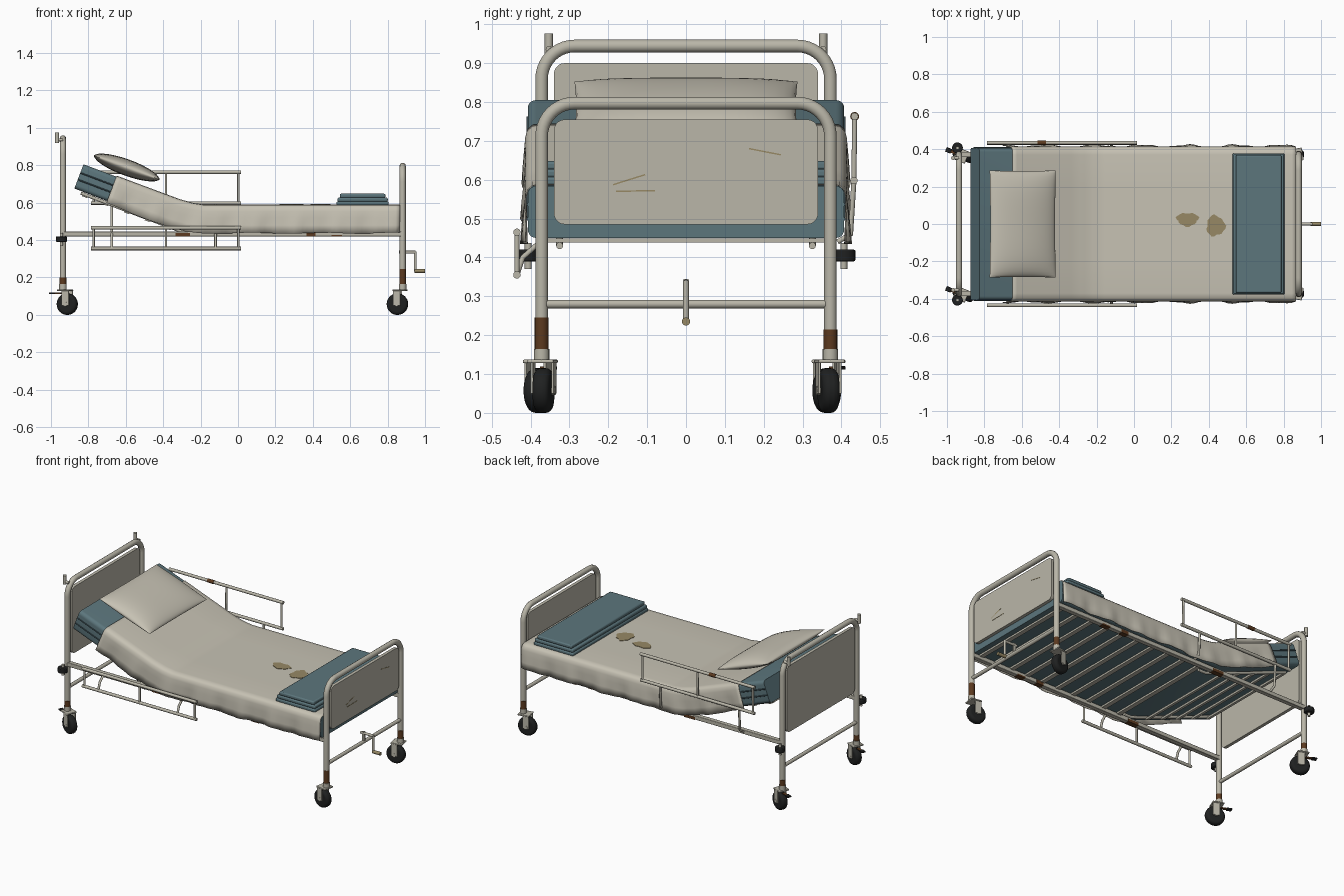
import bpy, bmesh, math
from mathutils import Vector, Matrix

if "Cube" in bpy.data.objects:
    bpy.data.objects.remove(bpy.data.objects["Cube"])


def mat(name, col):
    m = bpy.data.materials.new(name)
    m.diffuse_color = (*col, 1)
    m.use_nodes = True
    m.node_tree.nodes["Principled BSDF"].inputs["Base Color"].default_value = m.diffuse_color
    return m


CREAM = mat("cream_paint", (0.49, 0.47, 0.395))
LINEN = mat("linen", (0.57, 0.54, 0.455))
TEAL = mat("teal_fabric", (0.107, 0.181, 0.204))
PIPING = mat("dark_teal_piping", (0.05, 0.085, 0.1))
RUST = mat("rust", (0.107, 0.042, 0.014))
BLACK = mat("black_rubber", (0.014, 0.015, 0.015))
STAIN = mat("ochre_stain", (0.31, 0.25, 0.13))


def finish(name, bm, m, smooth=None, bevel=0, segs=2):
    bmesh.ops.recalc_face_normals(bm, faces=bm.faces)
    me = bpy.data.meshes.new(name)
    bm.to_mesh(me)
    bm.free()
    me.materials.append(m)
    ob = bpy.data.objects.new(name, me)
    bpy.context.collection.objects.link(ob)
    if bevel:
        b = ob.modifiers.new("bevel", 'BEVEL')
        b.width, b.segments = bevel, segs
    if smooth:
        bpy.ops.object.select_all(action='DESELECT')
        bpy.context.view_layer.objects.active = ob
        ob.select_set(True)
        bpy.ops.object.shade_smooth_by_angle(angle=math.radians(smooth))
    return ob


def box(name, lo, hi, m, bevel=0, matrix=Matrix(), segs=2):
    lo, hi = Vector(lo), Vector(hi)
    bm = bmesh.new()
    bmesh.ops.create_cube(bm, size=1, matrix=matrix @ Matrix.Translation((lo + hi) / 2) @ Matrix.Diagonal((*(hi - lo), 1)))
    return finish(name, bm, m, 40 if bevel else None, bevel, segs)


def rod(name, a, b, r, m, n=16, bevel=0, matrix=Matrix(), segs=2):
    a, b = Vector(a), Vector(b)
    rot = (b - a).to_track_quat('Z', 'Y').to_matrix().to_4x4()
    bm = bmesh.new()
    bmesh.ops.create_cone(bm, cap_ends=True, segments=n, radius1=r, radius2=r, depth=(b - a).length,
                          matrix=matrix @ Matrix.Translation((a + b) / 2) @ rot)
    return finish(name, bm, m, 40, bevel, segs)


def tube(name, pts, r, m):
    cu = bpy.data.curves.new(name, 'CURVE')
    cu.dimensions, cu.bevel_depth, cu.bevel_resolution, cu.use_fill_caps = '3D', r, 3, True
    sp = cu.splines.new('POLY')
    sp.points.add(len(pts) - 1)
    for p, q in zip(sp.points, pts):
        p.co = (*q, 1)
    tmp = bpy.data.objects.new(name + "_path", cu)
    bpy.context.collection.objects.link(tmp)
    me = bpy.data.meshes.new_from_object(tmp.evaluated_get(bpy.context.evaluated_depsgraph_get()))
    bpy.data.objects.remove(tmp)
    bm = bmesh.new()
    bm.from_mesh(me)
    return finish(name, bm, m, 50)


def rounded(cx, cy, hw, hh, r, n=5):
    """Rounded rectangle outline."""
    out = []
    for k, (sx, sy) in enumerate(((1, 1), (-1, 1), (-1, -1), (1, -1))):
        for i in range(n + 1):
            a = math.pi / 2 * (k + i / n)
            out.append((cx + sx * (hw - r) + r * math.cos(a), cy + sy * (hh - r) + r * math.sin(a)))
    return out


def panel(name, x, z0, z1):
    bm = bmesh.new()
    f = bm.faces.new([bm.verts.new((x - .01, y, z)) for y, z in rounded(0, (z0 + z1) / 2, .34, (z1 - z0) / 2, .028)])
    ext = bmesh.ops.extrude_face_region(bm, geom=[f])
    bmesh.ops.translate(bm, verts=[v for v in ext["geom"] if isinstance(v, bmesh.types.BMVert)], vec=(.02, 0, 0))
    finish(name, bm, CREAM, 40)


def caster(name, x, y, reach, angle, pedal):
    M = Matrix.Translation((x, y, 0)) @ Matrix.Rotation(math.radians(angle), 4, 'Z')
    rod(name + "_tyre", (reach, -.022, .0575), (reach, .022, .0575), .0575, BLACK, 32, .016, M, 4)
    rod(name + "_hub", (reach, -.031, .0575), (reach, .031, .0575), .012, CREAM, 12, 0, M)
    for s in (-1, 1):
        box(name + "_fork", (reach - .02, s * .027 - .003, .05), (reach + .02, s * .027 + .003, .135), CREAM, 0, M)
    box(name + "_top_plate", (min(reach, 0) - .022, -.034, .128), (max(reach, 0) + .022, .034, .137), CREAM, .003, M)
    if pedal:
        box(name + "_pedal_arm", (-.05, -.008, .112), (-.01, .008, .119), RUST, 0, M)
        box(name + "_pedal", (-.075, -.013, .111), (-.045, .013, .12), BLACK, .002, M)


# End frames: bent tube loop, panel, cross bar, rusted legs, casters
PY = .3715
for name, x, top, p0, p1, reach in (("head", -.936, .944, .48, .90, .025), ("foot", .88, .797, .485, .755, -.028)):
    R = .085
    arc = [(x, -PY + R - R * math.cos(a), top - R + R * math.sin(a)) for a in (math.pi / 2 * i / 10 for i in range(11))]
    half = [(x, -PY, .15)] + arc
    tube(name + "_frame", half + [(px, -py, pz) for px, py, pz in reversed(half)], .017, CREAM)
    panel(name + "_panel", x, p0, p1)
    rod(name + "_cross_bar", (x, -PY, .28), (x, PY, .28), .011, CREAM)
    for s in (-1, 1):
        band = .2 if name == "head" else (.245 if s < 0 else .215)
        rod(name + "_leg_rust", (x, s * PY, .163), (x, s * PY, band), .0178, RUST)
        rod(name + "_leg_socket", (x, s * PY, .13), (x, s * PY, .164), .02, CREAM)
        caster(name + "_caster", x, s * PY, reach, -22 if name == "head" else 10 * s, name == "head")

# Head corner bumpers and pole sockets
for s in (-1, 1):
    rod("bumper", (-.944, s * .407, .39), (-.944, s * .407, .42), .029, BLACK, 20, .004)
    rod("bumper_pin", (-.944, s * .406, .37), (-.944, s * .406, .437), .009, CREAM)
    rod("bumper_arm", (-.936, s * PY, .405), (-.944, s * .407, .405), .01, CREAM)
    rod("pole_socket", (-.967, s * .353, .92), (-.967, s * .353, .976), .0105, CREAM)
    rod("pole_socket_mount", (-.967, s * .353, .936), (-.936, s * .353, .936), .008, CREAM)

# Side rails with rust patches, backrest tubes
for s in (-1, 1):
    box("side_rail", (-.93, s * PY - .014, .42), (.875, s * PY + .014, .446), CREAM, .003)
    for x, w, z0, z1 in ((-.295, .038, .419, .437), (.39, .025, .419, .44), (.527, .028, .418, .428)):
        box("rail_rust", (x - w, s * PY - .0155, z0), (x + w, s * PY + .0155, z1), RUST)
    tube("backrest_tube", [(-.84, s * .325, .651), (-.32, s * .325, .453), (-.25, s * .325, .43), (-.2, s * .325, .43)], .009, CREAM)

# Slats under the mattress
for i in range(10):
    x = -.19 + i * .112
    box("slat", (x - .014, -.365, .438), (x + .014, .365, .449), CREAM)
for i in range(5):
    x = -.82 + i * .112
    M = Matrix.Translation((x, 0, .65 - (x + .86) * .384)) @ Matrix.Rotation(math.radians(21), 4, 'Y')
    box("backrest_slat", (-.014, -.33, -.005), (.014, .33, .006), CREAM, 0, M)

# Mattress and sheet share a bent path of (bottom x, bottom z, top x, top z)
BED = [(-.875, .676, -.826, .805), (-.36, .479, -.315, .614), (-.28, .457, -.24, .593), (-.2, .45, -.18, .584), (.865, .45, .865, .584)]


def along(path, n):
    out = []
    for a, b in zip(path, path[1:]):
        k = max(1, round(n * (b[2] - a[2])))
        out += [[p + (q - p) * i / k for p, q in zip(a, b)] for i in range(k)]
    return out + [list(path[-1])]


def loft(rows, closed):
    bm = bmesh.new()
    vs = [[bm.verts.new(p) for p in r] for r in rows]
    for a, b in zip(vs, vs[1:]):
        for j in range(len(a) - (0 if closed else 1)):
            k = (j + 1) % len(a)
            bm.faces.new((a[j], a[k], b[k], b[j]))
    if closed:
        bm.faces.new(vs[0])
        bm.faces.new(vs[-1])
    return bm


def at(st, y, h):
    v = h / .136
    return (st[0] + (st[2] - st[0]) * v, y, st[1] + (st[3] - st[1]) * v)


section = rounded(0, .068, .407, .068, .022)
finish("mattress", loft([[at(s, y, h) for y, h in section] for s in BED], True), TEAL, 40)
for s in (-1, 1):
    for h in (.05, .088):
        tube("mattress_piping", [at(b, s * .407, h) for b in BED], .004, PIPING)

SHEET = [(-.70, .609, -.65, .739)] + BED[1:]
rows = []
for st in along(SHEET, 45):
    x = st[2]
    wave = .006 * math.sin(x * 26) + .003 * math.sin(x * 61 + 1)
    hem = -.013 + .003 * math.sin(x * 17)
    side = [(.417 + wave, hem), (.416 + wave * .7, .03), (.414 + wave * .4, .07), (.412, .105), (.407, .126), (.395, .137), (.37, .14), (.19, .14)]
    rows.append([at(st, -y, h) for y, h in side] + [at(st, 0, .14)] + [at(st, y, h) for y, h in reversed(side)])
sheet = finish("sheet", loft(rows, False), LINEN, 60)
sol = sheet.modifiers.new("thickness", 'SOLIDIFY')
sol.thickness, sol.offset = .003, 0

# Stains lying on the sheet
for cx, cy, rx, ry, ph in ((.286, .025, .058, .036, 0), (.436, -.01, .05, .055, 2)):
    bm = bmesh.new()
    ring = []
    for i in range(22):
        a = i * math.tau / 22
        r = 1 + .1 * math.sin(3 * a + ph) + .07 * math.sin(7 * a + ph)
        ring.append(bm.verts.new((cx + rx * r * math.cos(a), cy + ry * r * math.sin(a), .592)))
    f = bm.faces.new(ring)
    ext = bmesh.ops.extrude_face_region(bm, geom=[f])
    bmesh.ops.translate(bm, verts=[v for v in ext["geom"] if isinstance(v, bmesh.types.BMVert)], vec=(0, 0, -.004))
    finish("sheet_stain", bm, STAIN)

# Pillow: two puffed grids, flattened to a seam at the rim
bm = bmesh.new()
N = 20
M = Matrix.Translation((-.595, 0, .788)) @ Matrix.Rotation(math.radians(20), 4, 'Y')
for sgn in (1, -1):
    g = []
    for i in range(N + 1):
        u = math.sin((i / N - .5) * math.pi)
        g.append([])
        for j in range(N + 1):
            v = math.sin((j / N - .5) * math.pi)
            z = sgn * .044 * ((1 - u ** 2) * (1 - v ** 4)) ** .55
            pinch = 1 - .02 * (1 - v * v) * u * u
            g[-1].append(bm.verts.new(M @ Vector((.188 * u * pinch, .287 * v * (1 - .015 * (1 - u * u)), z))))
    for i in range(N):
        for j in range(N):
            bm.faces.new((g[i][j], g[i + 1][j], g[i + 1][j + 1], g[i][j + 1]))
bmesh.ops.remove_doubles(bm, verts=bm.verts, dist=.0005)
finish("pillow", bm, LINEN, 70)

# Folded blanket in layers
box("blanket_lower_fold", (.527, -.378, .585), (.805, .378, .607), TEAL, .007)
box("blanket_middle_fold", (.532, -.374, .605), (.801, .374, .627), TEAL, .007)
box("blanket_upper_fold", (.545, -.368, .625), (.788, .368, .648), TEAL, .007)

# Guard rails: raised on the back side, lowered on the front side
for name, s, y0, z0, y1, z1, ly, lz in (("raised", 1, .432, .598, .434, .763, .39, .44), ("lowered", -1, .435, .355, .435, .465, .375, .44)):
    for y, z in ((y0, z0), (y1, z1)):
        rod(name + "_guard_bar", (-.785, s * y, z), (.015, s * y, z), .0095, CREAM, 12)
    for x in (-.772, -.385, .002):
        rod(name + "_guard_upright", (x, s * y0, z0), (x, s * y1, z1), .0065, CREAM, 12)
    for x in (-.675, -.12):
        ym = .424 if s > 0 else .42
        tube(name + "_guard_link", [(x, s * y0, z0), (x, s * ym, lz + .02 if s > 0 else .4), (x, s * ly, lz)], .007, CREAM)
rod("guard_rust", (-.515, .434, .763), (-.47, .434, .763), .0115, RUST, 12)

# Crank at the foot
rod("crank_shaft", (.86, 0, .335), (.95, 0, .335), .008, CREAM)
rod("crank_arm", (.948, 0, .34), (.948, 0, .232), .0075, CREAM)
rod("crank_handle", (.945, 0, .235), (1.0, 0, .235), .0105, STAIN)
box("crank_bracket", (.872, -.006, .28), (.888, .006, .345), CREAM)

# Scratches on the foot panel
for ya, za, yb, zb in ((-.188, .587, -.105, .613), (-.18, .57, -.08, .572), (.162, .68, .244, .664)):
    M = Matrix.Translation((.8905, (ya + yb) / 2, (za + zb) / 2)) @ Matrix.Rotation(math.atan2(zb - za, yb - ya), 4, 'X')
    L = math.hypot(yb - ya, zb - za) / 2
    box("panel_scratch", (-.001, -L, -.0018), (.001, L, .0018), STAIN, 0, M)
